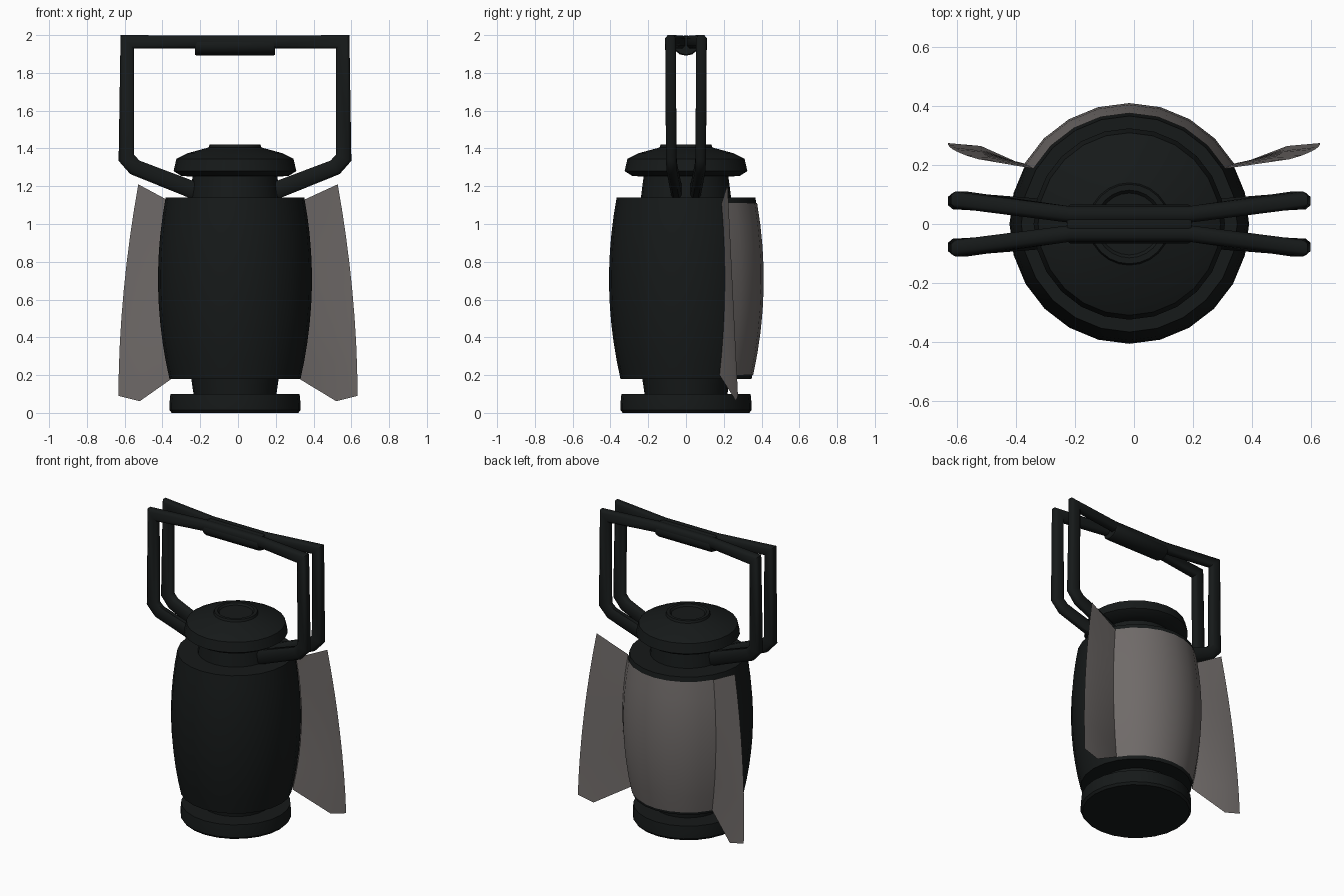
import bpy, bmesh, math
from mathutils import Vector

if "Cube" in bpy.data.objects:
    bpy.data.objects.remove(bpy.data.objects["Cube"])

CX = -0.016   # lantern axis
SIDES = 24


def material(name, col):
    m = bpy.data.materials.new(name)
    m.diffuse_color = (*col, 1)
    m.use_nodes = True
    m.node_tree.nodes["Principled BSDF"].inputs["Base Color"].default_value = m.diffuse_color
    return m


BLACK = material("black_enamel", (0.008, 0.010, 0.010))
GREY = material("grey_metal", (0.16, 0.145, 0.14))


def finish(name, bm, mat, angle=35, normals=True):
    if normals:
        bmesh.ops.recalc_face_normals(bm, faces=bm.faces)
    me = bpy.data.meshes.new(name)
    bm.to_mesh(me)
    bm.free()
    ob = bpy.data.objects.new(name, me)
    bpy.context.collection.objects.link(ob)
    me.materials.append(mat)
    bpy.ops.object.select_all(action='DESELECT')
    ob.select_set(True)
    bpy.context.view_layer.objects.active = ob
    bpy.ops.object.shade_smooth_by_angle(angle=math.radians(angle))
    return ob


def skin(bm, rows, closed):
    """Quads between successive rows of points."""
    vs = [[bm.verts.new(p) for p in r] for r in rows]
    for a, b in zip(vs, vs[1:]):
        n = len(a)
        for i in range(n if closed else n - 1):
            j = (i + 1) % n
            bm.faces.new((a[i], a[j], b[j], b[i]))
    return vs


def ring(r, z, a0=0.0, a1=360.0, n=SIDES, closed=True):
    pts = []
    for i in range(n if closed else n + 1):
        a = math.radians(a0 + (a1 - a0) * i / n)
        pts.append((CX + r * math.cos(a), r * math.sin(a), z))
    return pts


def lathe(name, profile, mat):
    bm = bmesh.new()
    vs = skin(bm, [ring(r, z) for r, z in profile], True)
    bm.faces.new(vs[0])
    bm.faces.new(vs[-1])
    return finish(name, bm, mat)


def body_radius(z):
    """Barrel curve of the body."""
    t = (z - 0.18) / 0.96
    return 0.347 + 0.02 * t + 0.05 * (1 - (2 * t - 1) ** 2)


# Turned parts: base, lower neck, barrel, upper neck, cap
lathe("base", [(0.335, 0), (0.347, 0.015), (0.347, 0.05), (0.342, 0.1)], BLACK)
lathe("lower_neck", [(0.218, 0.09), (0.232, 0.185)], BLACK)
lathe("body", [(body_radius(z), z) for z in
               [0.18 + 0.96 * i / 10 for i in range(11)]], BLACK)
lathe("upper_neck", [(0.24, 1.13), (0.222, 1.27)], BLACK)
lathe("cap", [(0.22, 1.25), (0.285, 1.255), (0.325, 1.28), (0.31, 1.345),
              (0.25, 1.375), (0.14, 1.405), (0.135, 1.42), (0.115, 1.42),
              (0.105, 1.408)], BLACK)

# Reflector panel wrapped on the back of the barrel
N = 8
zs = [0.2 + 0.91 * i / N for i in range(N + 1)]
bm = bmesh.new()
skin(bm, [ring(body_radius(z) + 0.004, z, 30, 150, 8, False) for z in zs], False)
finish("back_reflector", bm, GREY)

# Flared wings either side of the reflector
for side, name in ((1, "right_wing"), (-1, "left_wing")):
    rows = []
    for i, z in enumerate(zs):
        t = i / N
        r = body_radius(z) + 0.004
        inner = Vector((CX + side * r * math.cos(math.radians(30)), r * 0.5, z))
        outer = Vector((side * (0.633 - 0.105 * t ** 1.9),
                        0.275 - 0.055 * t, 0.09 + 1.12 * t))
        mid = inner.lerp(outer, 0.6)
        mid.y += 0.018 * (1 - t)
        if i == 0:
            mid = Vector((side * 0.52, 0.265, 0.062))
        rows.append([inner, mid, outer])
    bm = bmesh.new()
    skin(bm, rows, False)
    finish(name, bm, GREY)

# Bail handles: swept loops (x, y, z, half width) mirrored left to right
HALF = [(0.21, 0.05, 1.175, 0.046), (0.53, 0.075, 1.30, 0.042),
        (0.575, 0.078, 1.35, 0.041), (0.57, 0.082, 1.964, 0.036)]


def sweep(name, pts, half_y, mat):
    P = [Vector(p[:3]) for p in pts]
    rows = []
    for i, p in enumerate(P):
        d0 = (p - P[max(i - 1, 0)]) * Vector((1, 0, 1)).x
        d1 = P[min(i + 1, len(P) - 1)] - p
        d0.y = d1.y = 0
        d0 = d0.normalized() if d0.length > 0 else d1.normalized()
        d1 = d1.normalized() if d1.length > 0 else d0
        t = (d0 + d1).normalized()
        w = pts[i][3] / max(t.dot(d0), 0.4)   # mitre
        nrm = Vector((-t.z, 0, t.x))
        row = []
        for u, v in ((1, .5), (.6, 1), (-.6, 1), (-1, .5),
                     (-1, -.5), (-.6, -1), (.6, -1), (1, -.5)):
            row.append(p + nrm * (w * u) + Vector((0, half_y * v, 0)))
        rows.append(row)
    bm = bmesh.new()
    vs = skin(bm, rows, True)
    bm.faces.new(vs[0])
    bm.faces.new(vs[-1])
    return finish(name, bm, mat, 50)


for s, name in ((-1, "front_handle"), (1, "back_handle")):
    right = [(CX + x, s * y, z, w) for x, y, z, w in HALF]
    left = [(CX - x, s * y, z, w) for x, y, z, w in reversed(HALF)]
    top = [(CX + 0.2, s * 0.032, 1.964, 0.034), (CX - 0.2, s * 0.032, 1.964, 0.034)]
    sweep(name, right + top + left, 0.028, BLACK)

# Grip joining the two handles
bm = bmesh.new()
rows = []
for x, k in ((-0.212, 0.9), (-0.2, 1), (0.2, 1), (0.212, 0.9)):
    rows.append([(CX + x, 0.066 * k * math.cos(a), 1.945 + 0.054 * k * math.sin(a))
                 for a in [math.tau * i / 12 for i in range(12)]])
vs = skin(bm, rows, True)
bm.faces.new(vs[0])
bm.faces.new(vs[-1])
finish("grip", bm, BLACK)
